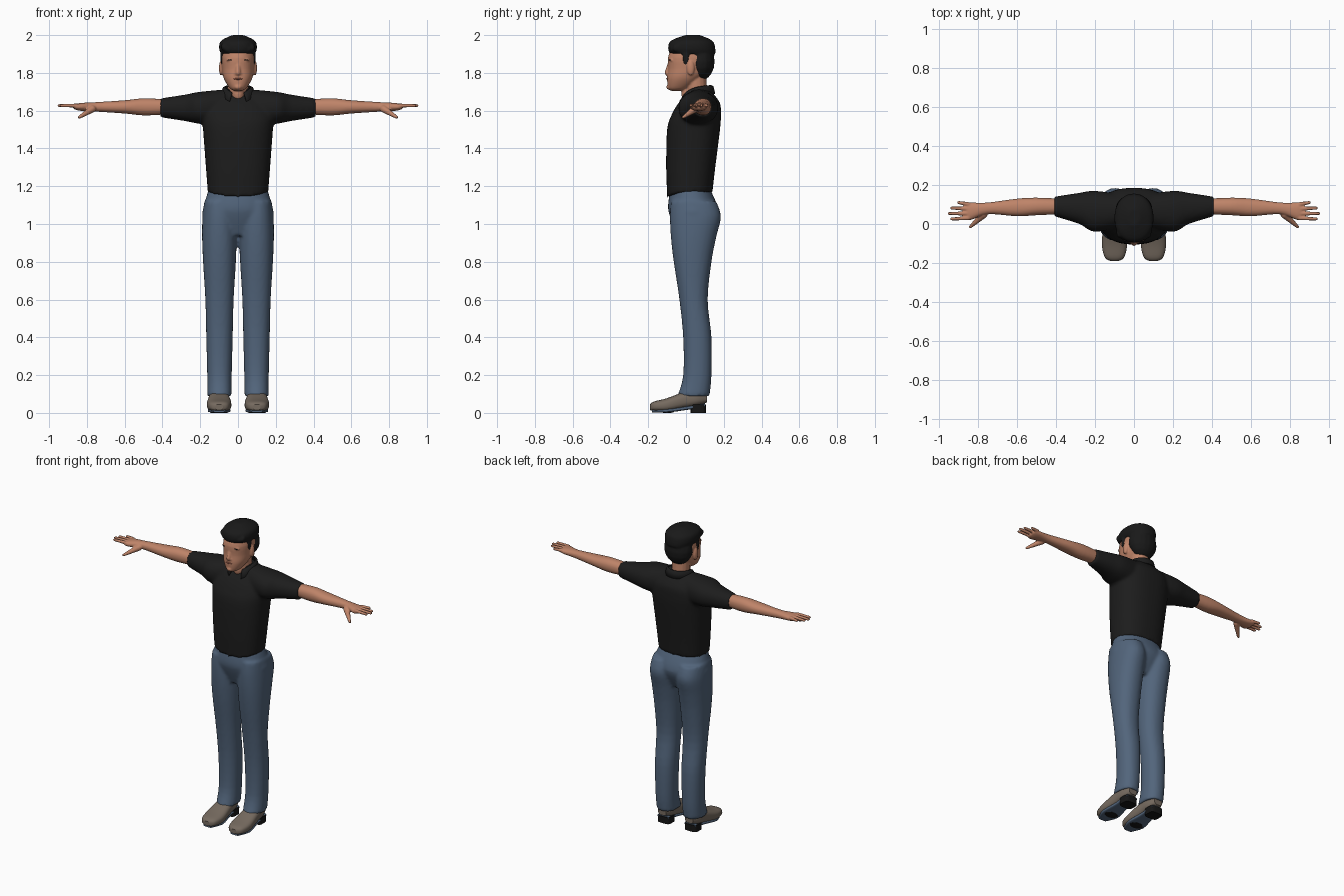
import bpy
import bmesh
import math
from mathutils import Vector

if "Cube" in bpy.data.objects:
    bpy.data.objects.remove(bpy.data.objects["Cube"], do_unlink=True)

X, Y, Z = range(3)
SIDES = {"left": 1, "right": -1}


def material(name, red, green, blue):
    mat = bpy.data.materials.new(name)
    mat.use_nodes = True
    color = (red, green, blue, 1)
    mat.diffuse_color = color
    shader = mat.node_tree.nodes["Principled BSDF"]
    shader.inputs["Base Color"].default_value = color
    shader.inputs["Roughness"].default_value = 0.8
    return mat


skin = material("skin", .52, .23, .14)
lip = material("lip", .36, .12, .08)
hair_black = material("hair black", .01, .01, .01)
shirt_black = material("shirt black", .012, .012, .012)
denim = material("denim blue", .085, .13, .2)
leather = material("shoe leather", .18, .145, .115)
rubber = material("sole black", .008, .008, .008)
eye_white = material("eye white", .5, .42, .38)


def spline(rows, steps=4):
    """Smooth Catmull-Rom run through the given sections."""
    rows = [Vector(row) for row in rows]
    last = len(rows) - 1
    result = []
    for i in range(last):
        before, start = rows[max(i - 1, 0)], rows[i]
        end, after = rows[i + 1], rows[min(i + 2, last)]
        for step in range(steps):
            t = step / steps
            slope_in, slope_out = (end - before) / 2, (after - start) / 2
            ease = t * t * (3 - 2 * t)
            result.append(start.lerp(end, ease)
                          + slope_in * t * (1 - t) ** 2
                          - slope_out * t * t * (1 - t))
    return result + [rows[last]]


def bridge(bm, rings, side):
    """Closed body through rings of points, mirrored for the right side."""
    rings = [[bm.verts.new((side * x, y, z)) for x, y, z in ring] for ring in rings]
    for low, high in zip(rings, rings[1:]):
        for k in range(len(low)):
            bm.faces.new((low[k - 1], low[k], high[k], high[k - 1]))
    bm.faces.new(rings[0])
    bm.faces.new(rings[-1])


def loft(bm, axis, rows, fixed=0, side=1, power=2.2, count=32):
    """Closed body along an axis; each row is position, centre, two radii.

    The centre moves in depth (in height for a body along Y), while the
    remaining coordinate of the centre line stays at the fixed value.
    """
    u_axis, v_axis = [k for k in range(3) if k != axis]
    moving = u_axis if axis == X else v_axis
    rings = []
    for position, centre, u_radius, v_radius in spline(rows):
        ring = []
        for k in range(count):
            angle = math.tau * k / count
            c, s = math.cos(angle), math.sin(angle)
            co = [fixed] * 3
            co[axis] = position
            co[moving] = centre
            co[u_axis] += u_radius * math.copysign(abs(c) ** (2 / power), c)
            co[v_axis] += v_radius * math.copysign(abs(s) ** (2 / power), s)
            ring.append(co)
        rings.append(ring)
    bridge(bm, rings, side)


def ellipsoid(bm, centre, radii, side=1, count=16):
    (x, y, z), (rx, ry, rz) = centre, radii
    rings = []
    for tilt in range(-80, 81, 20):
        high, wide = math.sin(math.radians(tilt)), math.cos(math.radians(tilt))
        turns = [math.tau * k / count for k in range(count)]
        rings.append([(x + rx * wide * math.cos(a), y + ry * wide * math.sin(a), z + rz * high) for a in turns])
    bridge(bm, rings, side)


def limb(bm, start, end, start_radius, end_radius, side=1, count=16):
    """Tapered round body with domed ends."""
    start, end = Vector(start), Vector(end)
    facing = (end - start).to_track_quat("Z", "Y")
    rings = []
    for anchor, radius, tilts in ((start, start_radius, (-80, -45, 0)), (end, end_radius, (0, 45, 80))):
        for tilt in map(math.radians, tilts):
            turns = [math.tau * k / count for k in range(count)]
            rings.append([anchor + radius * (facing @ Vector((
                math.cos(tilt) * math.cos(a), math.cos(tilt) * math.sin(a), math.sin(tilt)))) for a in turns])
    bridge(bm, rings, side)


def finish(bm, name, mat, voxel=0, smooth=3):
    """Make the object; a voxel size fuses overlapping bodies into one skin."""
    bmesh.ops.recalc_face_normals(bm, faces=bm.faces)
    mesh = bpy.data.meshes.new(name)
    bm.to_mesh(mesh)
    bm.free()
    mesh.materials.append(mat)
    obj = bpy.data.objects.new(name, mesh)
    bpy.context.collection.objects.link(obj)
    for poly in mesh.polygons:
        poly.use_smooth = len(poly.vertices) <= 4
    if voxel:
        fuse = obj.modifiers.new("fuse", "REMESH")
        fuse.mode = "VOXEL"
        fuse.voxel_size = voxel
        fuse.use_smooth_shade = True
        soften = obj.modifiers.new("soften", "SMOOTH")
        soften.factor = 0.5
        soften.iterations = smooth
    return obj


# Shirt: trunk and both sleeves, with the front hem dipping at the middle
bm = bmesh.new()
loft(bm, Z, [(1.17, .02, .16, .12), (1.3, .025, .17, .13), (1.5, .04, .185, .14), (1.58, .055, .19, .13),
             (1.64, .07, .165, .11), (1.69, .075, .11, .07), (1.72, .07, .06, .05)], power=2.4, count=40)
for v in bm.verts:
    if v.co.z < 1.2 and v.co.y < 0:
        v.co.z -= max(0, 1 - (v.co.x / .16) ** 2) * (1.2 - v.co.z)
for side in SIDES.values():
    loft(bm, X, [(.04, .07, .08, .1), (.2, .065, .105, .085), (.28, .08, .08, .07), (.41, .09, .05, .05)],
         fixed=1.615, side=side)
finish(bm, "shirt", shirt_black, voxel=.01)

# Folded collar, open at the throat and pointed at the front
bm = bmesh.new()
strips = []
for k in range(-16, 17):
    turn = k / 16
    angle, front = math.radians(156) * turn, abs(turn) ** 3
    drop = .04 * front
    profile = (.07, 1.735 - drop), (.08, 1.73 - drop), (.09 + .02 * front, 1.69 - drop)
    strips.append([bm.verts.new((math.sin(angle) * r, .065 + math.cos(angle) * r, z)) for r, z in profile])
for here, there in zip(strips, strips[1:]):
    for j in range(2):
        bm.faces.new((here[j], there[j], there[j + 1], here[j + 1]))
collar = finish(bm, "shirt_collar", shirt_black)
collar.modifiers.new("thickness", "SOLIDIFY").thickness = .007

# Trousers: hips and two legs
bm = bmesh.new()
loft(bm, Z, [(1.2, .02, .15, .1), (1.1, .035, .18, .13), (1.04, .04, .185, .125), (.94, .035, .13, .08)], count=40)
for side in SIDES.values():
    loft(bm, Z, [(1.12, .04, .08, .12), (1.04, .05, .09, .135), (.93, .04, .092, .12), (.8, .035, .087, .1),
                 (.6, .04, .075, .075), (.4, .06, .07, .075), (.2, .06, .065, .075), (.09, .04, .065, .085)],
         fixed=.098, side=side)
finish(bm, "trousers", denim, voxel=.01)

# Head with neck, open throat, chin, nose, brow ridge and ears
bm = bmesh.new()
limb(bm, (0, .06, 1.64), (0, .05, 1.8), .056, .056)
ellipsoid(bm, (0, .015, 1.69), (.035, .04, .05))
loft(bm, Z, [(1.705, -.05, .02, .03), (1.72, -.04, .045, .055), (1.77, -.01, .075, .09), (1.82, .015, .085, .11),
             (1.9, .025, .086, .115), (1.98, .03, .04, .05)], count=40)
ellipsoid(bm, (0, -.09, 1.725), (.02, .014, .014))
limb(bm, (0, -.085, 1.86), (0, -.1, 1.8), .008, .014)
for side in SIDES.values():
    ellipsoid(bm, (.09, .025, 1.825), (.011, .02, .04), side)
    ellipsoid(bm, (.035, -.075, 1.868), (.028, .014, .008), side)
    ellipsoid(bm, (.012, -.093, 1.795), (.009, .011, .008), side)
finish(bm, "head", skin, voxel=.005)

# Hair: crown, back, sideburns and a row of fringe tufts
bm = bmesh.new()
loft(bm, Z, [(1.9, .035, .09, .12), (1.93, .03, .1, .125), (1.97, .03, .09, .11), (2, .035, .03, .04)], count=40)
ellipsoid(bm, (0, .08, 1.86), (.095, .072, .1))
for side in SIDES.values():
    ellipsoid(bm, (.083, 0, 1.885), (.01, .02, .05), side)
for k in range(-4, 5):
    x = k * .019
    ellipsoid(bm, (x, -.07 + 4 * x * x, 1.926 + .006 * (k % 3)), (.014, .025, .022))
finish(bm, "hair", hair_black, voxel=.007)

# Face details
bm = bmesh.new()
ellipsoid(bm, (0, -.096, 1.768), (.024, .009, .005))
finish(bm, "lips", lip)
for label, side in SIDES.items():
    for part, mat, centre, radii in (
            ("eye", eye_white, (.035, -.077, 1.845), (.014, .008, .005)),
            ("iris", hair_black, (.035, -.083, 1.845), (.005, .003, .005)),
            ("eyebrow", hair_black, (.037, -.085, 1.868), (.02, .005, .003))):
        bm = bmesh.new()
        ellipsoid(bm, centre, radii, side)
        finish(bm, f"{label}_{part}", mat)

for label, side in SIDES.items():
    # Forearm, palm, four fingers and thumb
    bm = bmesh.new()
    loft(bm, X, [(.38, .09, .04, .04), (.5, .09, .045, .045), (.6, .085, .045, .035), (.75, .08, .03, .025),
                 (.84, .065, .045, .02), (.87, .065, .04, .01)], fixed=1.62, side=side)
    for k in range(4):
        y = .03 + .024 * k
        tip = .948 - .012 * (k - 1) ** 2
        limb(bm, (.85, y, 1.627), (tip, y + .004 * (k - 1), 1.627), .011, .008, side)
    limb(bm, (.77, .05, 1.61), (.84, -.015, 1.565), .02, .008, side)
    finish(bm, f"{label}_arm", skin, voxel=.0045, smooth=2)

    # Shoe upper, sole with raised arch, and heel with dark tread
    bm = bmesh.new()
    loft(bm, Y, [(-.19, .03, .02, .015), (-.17, .035, .05, .025), (-.1, .042, .065, .036), (0, .07, .055, .045),
                 (.06, .08, .05, .043), (.11, .08, .03, .025)], fixed=.1, side=side, power=2.7)
    finish(bm, f"{label}_shoe", leather)
    bm = bmesh.new()
    loft(bm, Y, [(-.18, .012, .03, .01), (-.1, .012, .06, .01), (0, .025, .045, .01), (.1, .04, .04, .01)],
         fixed=.1, side=side, power=4)
    finish(bm, f"{label}_sole", denim)
    bm = bmesh.new()
    loft(bm, Z, [(0, .065, .045, .04), (.045, .065, .045, .04)], fixed=.1, side=side, power=4)
    ellipsoid(bm, (.1, -.1, .003), (.045, .035, .003), side)
    finish(bm, f"{label}_heel", rubber)
